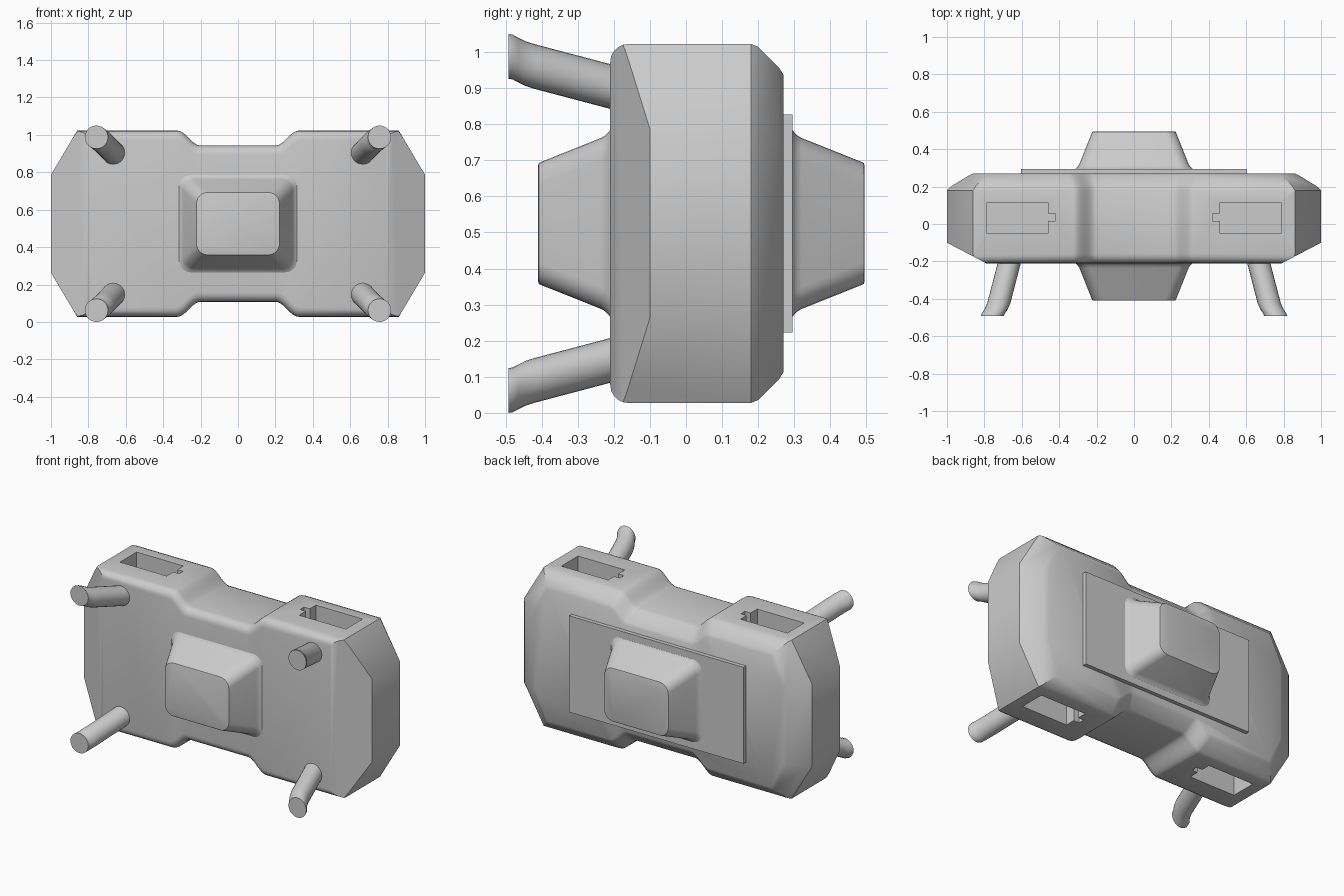
import bpy, bmesh, math
from mathutils import Vector

old = bpy.data.objects.get("Cube")
if old:
    bpy.data.objects.remove(old, do_unlink=True)

MID = 0.525  # height of the symmetry plane

grey = bpy.data.materials.new("plain grey")
grey.use_nodes = True
GREY = (0.6, 0.6, 0.6, 1)
grey.diffuse_color = GREY
grey.node_tree.nodes["Principled BSDF"].inputs["Base Color"].default_value = GREY


def finish(name, bm, angle=35):
    bmesh.ops.recalc_face_normals(bm, faces=bm.faces)
    mesh = bpy.data.meshes.new(name)
    bm.to_mesh(mesh)
    bm.free()
    mesh.materials.append(grey)
    ob = bpy.data.objects.new(name, mesh)
    bpy.context.collection.objects.link(ob)
    smooth(ob, angle)
    return ob


def smooth(ob, angle):
    bpy.ops.object.select_all(action="DESELECT")
    ob.select_set(True)
    bpy.context.view_layer.objects.active = ob
    bpy.ops.object.shade_smooth_by_angle(angle=math.radians(angle))


def loft(rings):
    """Closed solid through rings of equal point count."""
    bm = bmesh.new()
    loops = [[bm.verts.new(p) for p in ring] for ring in rings]
    n = len(loops[0])
    for a, b in zip(loops, loops[1:]):
        for i in range(n):
            j = (i + 1) % n
            bm.faces.new((a[i], a[j], b[j], b[i]))
    bm.faces.new(loops[0])
    bm.faces.new(loops[-1])
    return bm


def body_ring(y, end, top):
    """Body outline, drawn in by end at the sides and by top above and below."""
    quarter = [(1 - end, 0.262 - end * 0.15), (0.86 - end * 0.6, 0.4975 - top)]
    for i in range(13):
        t = i / 12
        drop = 0.04 * (1 - math.cos(math.pi * t))
        quarter.append((0.325 - 0.125 * t + top * 0.3, 0.4975 - drop - top))
    upper = quarter + [(-x, z) for x, z in reversed(quarter)]
    full = upper + [(-x, -z) for x, z in upper]
    return [(x, y, MID + z) for x, z in full]


# Body: rounded front rim, chamfered back rim
R = 0.05
rings = []
for i in range(6):
    a = math.pi / 2 * i / 5
    d = R * (1 - math.sin(a))
    rings.append(body_ring(-0.21 + R * (1 - math.cos(a)), d, d))
rings += [body_ring(0.18, 0, 0), body_ring(0.2, 0.02, 0.008),
          body_ring(0.258, 0.115, 0.066), body_ring(0.27, 0.14, 0.085)]
bm = loft(rings)

# Slanted cuts on the front corners
for s in (1, -1):
    bmesh.ops.recalc_face_normals(bm, faces=bm.faces)
    cut = bmesh.ops.bisect_plane(
        bm, geom=bm.verts[:] + bm.edges[:] + bm.faces[:],
        plane_co=(s, -0.1, 0), plane_no=(s * 0.11, -0.21, 0), clear_outer=True)
    rim = [e for e in cut["geom_cut"] if isinstance(e, bmesh.types.BMEdge)]
    bmesh.ops.holes_fill(bm, edges=rim, sides=0)
body = finish("body", bm)

# Keyed slots in the top and bottom
SLOT = [(0.785, -0.05), (0.785, 0.115), (0.46, 0.115), (0.46, 0.055),
        (0.42, 0.055), (0.42, 0.015), (0.46, 0.015), (0.46, -0.05)]
for sx in (1, -1):
    for sz in (1, -1):
        cutter = finish("slot_cutter", loft(
            [[(sx * x, y, MID + sz * h) for x, y in SLOT] for h in (0.25, 0.6)]))
        cutter.hide_render = True
        mod = body.modifiers.new("slot", "BOOLEAN")
        mod.operation = "DIFFERENCE"
        mod.solver = "EXACT"
        mod.object = cutter
        bpy.context.view_layer.objects.active = body
        bpy.ops.object.modifier_apply(modifier=mod.name)
        bpy.data.objects.remove(cutter, do_unlink=True)
smooth(body, 35)


def rounded_rect(y, hx, hz, r):
    pts = []
    for k, (sx, sz) in enumerate([(1, 1), (-1, 1), (-1, -1), (1, -1)]):
        for i in range(7):
            a = math.pi / 2 * (k + i / 6)
            pts.append((sx * (hx - r) + r * math.cos(a), y,
                        MID + sz * (hz - r) + r * math.sin(a)))
    return pts


# Back plate
bm = bmesh.new()
bmesh.ops.create_cube(bm, size=1)
for v in bm.verts:
    v.co = Vector((v.co.x * 1.21, 0.275 + v.co.y * 0.04, MID + v.co.z * 0.605))
finish("back_plate", bm)

# Tapered bosses: (distance out, inset from the flared foot)
STEPS = [(-0.005, 0), (0.003, 0.012), (0.012, 0.022), (0.025, 0.03),
         (0.193, 0.097), (0.198, 0.1), (0.2, 0.106)]
for name, base, s in (("front_boss", -0.21, -1), ("back_boss", 0.295, 1)):
    finish(name, loft([rounded_rect(base + s * d, 0.322 - i, 0.267 - i, 0.06)
                       for d, i in STEPS]))

# Splayed legs: (y, x, height from the middle)
PATH = [(-0.17, 0.657, 0.369), (-0.42, 0.722, 0.435), (-0.445, 0.732, 0.443),
        (-0.465, 0.743, 0.453), (-0.48, 0.754, 0.461), (-0.492, 0.757, 0.463)]
for side, sx in (("left", 1), ("right", -1)):
    for level, sz in (("upper", 1), ("lower", -1)):
        finish(f"{level}_{side}_leg", loft(
            [[(sx * x + 0.062 * math.cos(math.tau * i / 24), y,
               MID + sz * z + 0.062 * math.sin(math.tau * i / 24))
              for i in range(24)] for y, x, z in PATH]))
